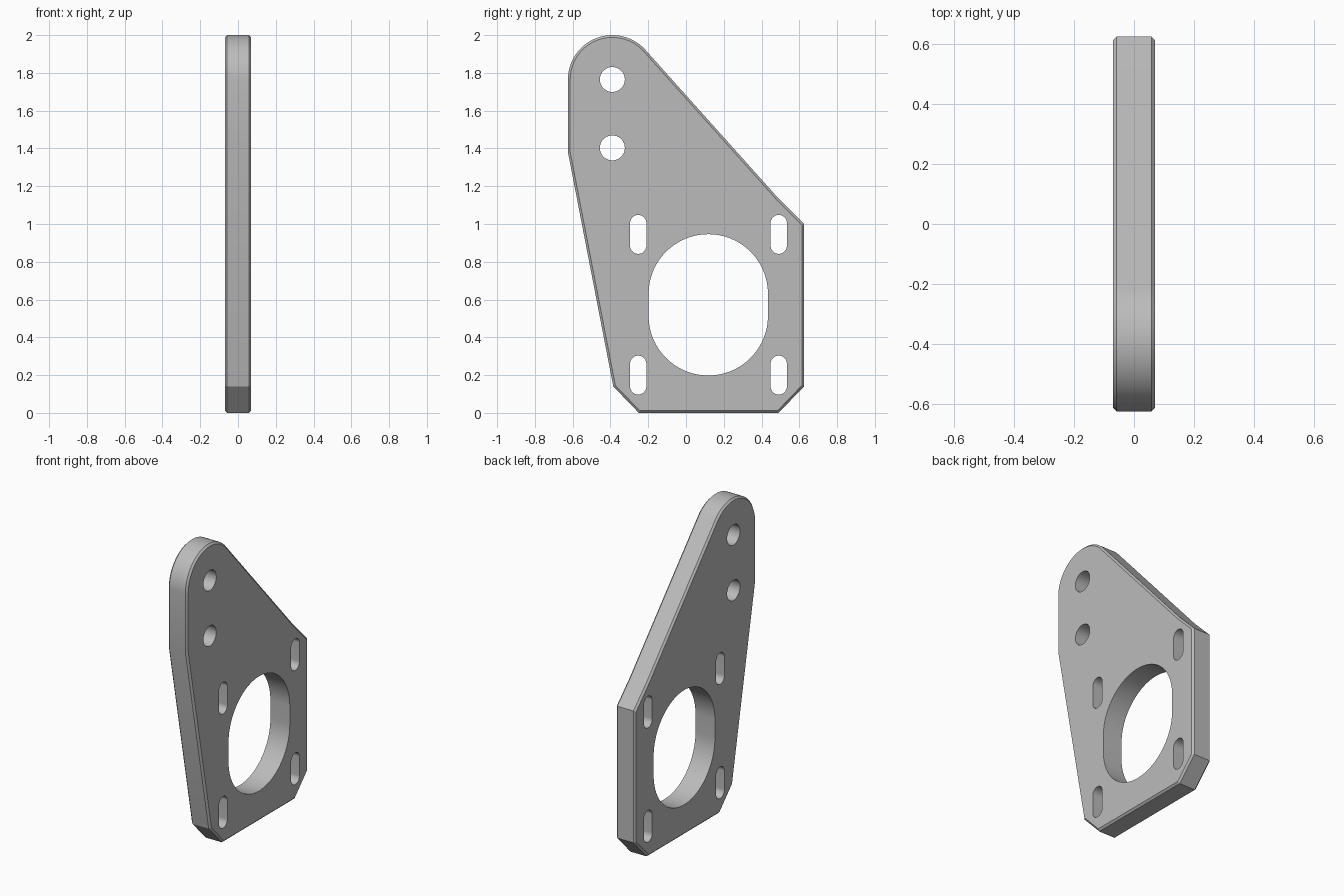
import bpy, bmesh
from math import pi, sin, cos, atan2, acos, hypot

default = bpy.data.objects.get("Cube")
if default:
    bpy.data.objects.remove(default, do_unlink=True)

HALF = 0.07       # half the plate thickness
CHAMFER = 0.012

grey = bpy.data.materials.new("plain grey")
grey.use_nodes = True
colour = (0.5, 0.5, 0.5, 1)
grey.diffuse_color = colour
grey.node_tree.nodes["Principled BSDF"].inputs["Base Color"].default_value = colour


def arc(y, z, r, start, end, steps):
    return [(y + r * cos(start + (end - start) * i / steps),
             z + r * sin(start + (end - start) * i / steps)) for i in range(steps + 1)]


def slot(y, z, r, straight=0.0, steps=32):
    """Round hole, stretched upwards by a straight part."""
    top = arc(y, z + straight, r, 0, pi, steps)
    bottom = arc(y, z - straight, r, pi, 2 * pi, steps)
    return top + bottom if straight else top + bottom[1:-1]


def prism(name, outline, half, chamfer=0.0):
    """Extrude a side outline across x, with optional chamfered rims."""
    bm = bmesh.new()
    base = bm.faces.new([bm.verts.new((-half, y, z)) for y, z in outline])
    grown = bmesh.ops.extrude_face_region(bm, geom=[base])["geom"]
    for v in grown:
        if isinstance(v, bmesh.types.BMVert):
            v.co.x = half
    bmesh.ops.recalc_face_normals(bm, faces=bm.faces)
    if chamfer:
        rims = [e for e in bm.edges if abs(e.verts[0].co.x - e.verts[1].co.x) < 1e-5]
        bmesh.ops.bevel(bm, geom=rims, offset=chamfer, segments=1,
                        affect='EDGES', profile=0.5)
    mesh = bpy.data.meshes.new(name)
    bm.to_mesh(mesh)
    bm.free()
    mesh.materials.append(grey)
    obj = bpy.data.objects.new(name, mesh)
    bpy.context.collection.objects.link(obj)
    return obj


# Plate outline: rounded top, sloping back edge, clipped lower corners
cy, cz, cr = -0.39, 1.765, 0.235
shoulder = (0.49, 1.135)
dy, dz = shoulder[0] - cy, shoulder[1] - cz
tangent = atan2(dz, dy) + acos(cr / hypot(dy, dz))
outline = arc(cy, cz, cr, pi, tangent, 32)
outline += [shoulder, (0.625, 1.0), (0.625, 0.14), (0.49, 0),
            (-0.25, 0), (-0.385, 0.14), (-0.625, 1.38)]
plate = prism("bracket_plate", outline, HALF, CHAMFER)

# Holes: two bolt holes, four mounting slots, one large opening
holes = [slot(cy, z, 0.066) for z in (cz, 1.403)]
holes += [slot(y, z, 0.043, 0.06) for y in (-0.253, 0.491) for z in (0.2, 0.945)]
holes.append(slot(0.118, 0.572, 0.316, 0.058, 48))

bpy.context.view_layer.objects.active = plate
for i, hole in enumerate(holes):
    cutter = prism(f"hole_cutter_{i}", hole, HALF * 2)
    cutter.hide_render = True
    cut = plate.modifiers.new("hole", 'BOOLEAN')
    cut.operation = 'DIFFERENCE'
    cut.solver = 'EXACT'
    cut.object = cutter
    bpy.ops.object.modifier_apply(modifier=cut.name)
    bpy.data.objects.remove(cutter, do_unlink=True)

# Smooth the round walls, keep the edges crisp
bpy.ops.object.select_all(action='DESELECT')
plate.select_set(True)
bpy.ops.object.shade_smooth_by_angle(angle=pi / 9)
